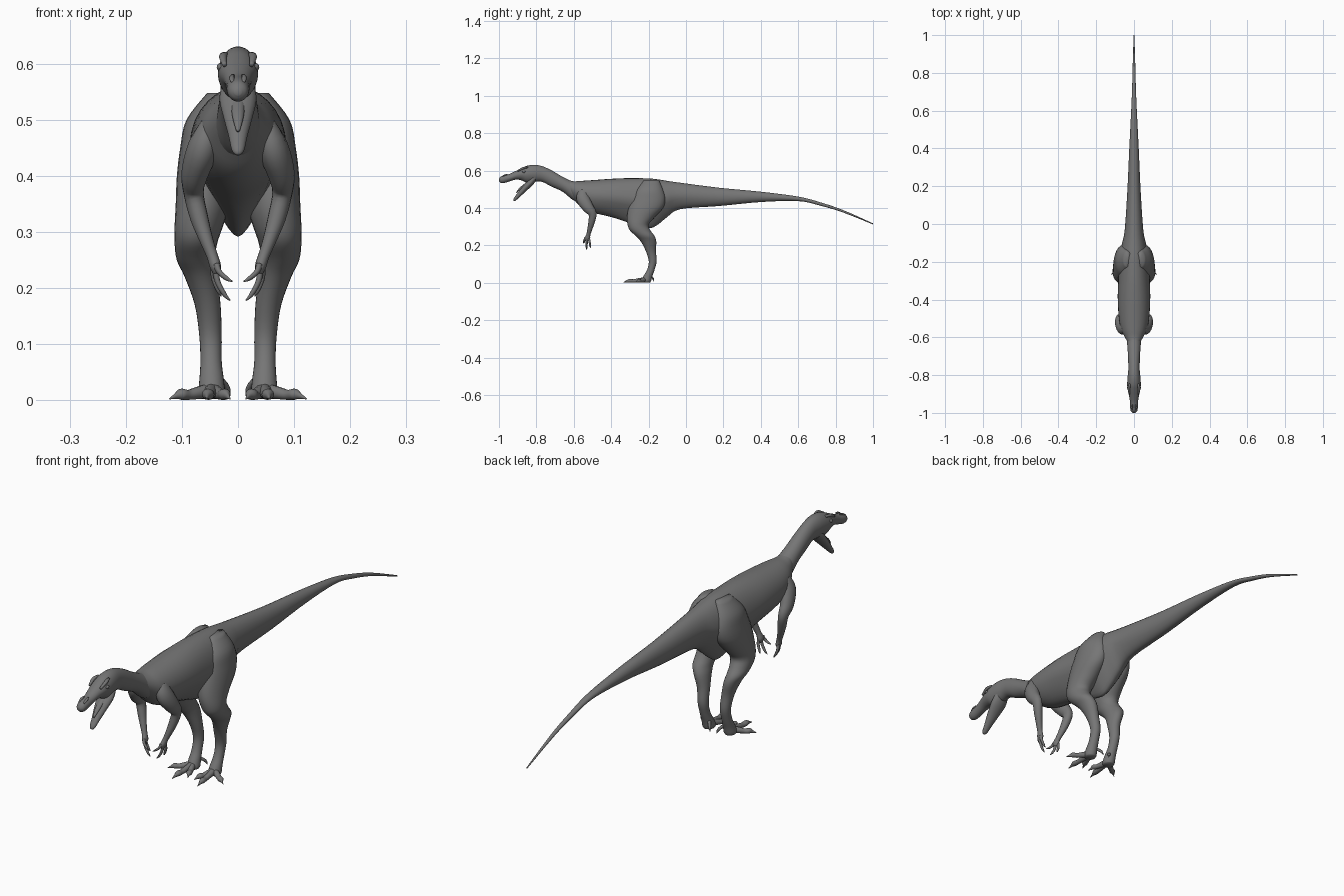
import bpy, bmesh, math
from mathutils import Vector

skin = bpy.data.materials.new("grey_skin")
skin.diffuse_color = (0.18, 0.18, 0.18, 1)

X, Y, Z = Vector((1, 0, 0)), Vector((0, 1, 0)), Vector((0, 0, 1))


def smooth_path(pts, steps):
    """Catmull-Rom interpolation of tuples of any length."""
    out = []
    for i in range(len(pts) - 1):
        p0, p1, p2 = pts[max(i - 1, 0)], pts[i], pts[i + 1]
        p3 = pts[min(i + 2, len(pts) - 1)]
        for k in range(steps):
            t = k / steps
            out.append([0.5 * (2 * b + (c - a) * t + (2 * a - 5 * b + 4 * c - d) * t * t
                               + (3 * b - a - 3 * c + d) * t ** 3)
                        for a, b, c, d in zip(p0, p1, p2, p3)])
    out.append(list(pts[-1]))
    return out


def skin_rings(name, rings):
    """Join closed rings of points into one capped, smooth-shaded skin."""
    bm = bmesh.new()
    loops = [[bm.verts.new(p) for p in ring] for ring in rings]
    n = len(loops[0])
    for a, b in zip(loops, loops[1:]):
        for i in range(n):
            j = (i + 1) % n
            bm.faces.new((a[i], a[j], b[j], b[i]))
    for end in (loops[0], loops[-1]):
        mid = bm.verts.new(sum((v.co for v in end), Vector()) / n)
        for i in range(n):
            bm.faces.new((end[i], end[(i + 1) % n], mid))
    bmesh.ops.recalc_face_normals(bm, faces=bm.faces)
    mesh = bpy.data.meshes.new(name)
    bm.to_mesh(mesh)
    bm.free()
    mesh.materials.append(skin)
    for f in mesh.polygons:
        f.use_smooth = True
    obj = bpy.data.objects.new(name, mesh)
    bpy.context.collection.objects.link(obj)
    return obj


def trunk(name, sections, n=28, steps=4):
    """Sections are (y, top, bottom, half width, belly taper)."""
    rings = []
    for y, top, bot, w, k in smooth_path(sections, steps):
        mid, h = (top + bot) / 2, (top - bot) / 2
        ring = []
        for i in range(n):
            a = 2 * math.pi * i / n
            c, s = math.cos(a), math.sin(a)
            ring.append(Vector((max(w, .001) * c * (1 + k * min(s, 0)), y, mid + h * s)))
        rings.append(ring)
    return skin_rings(name, rings)


def tube(name, pts, side=1, level=False, n=16, steps=4):
    """Points are (x, y, z, radius a, radius b); level keeps the rings horizontal."""
    path = smooth_path(pts, steps)
    cs = [Vector((side * p[0], p[1], p[2])) for p in path]
    rings = []
    for i, p in enumerate(path):
        t = (cs[min(i + 1, len(cs) - 1)] - cs[max(i - 1, 0)]).normalized()
        u = X if level else (X - t * X.dot(t)).normalized()
        v = Y if level else t.cross(u)
        ra, rb = max(p[3], .0008), max(p[4], .0008)
        rings.append([cs[i] + u * ra * math.cos(2 * math.pi * k / n)
                      + v * rb * math.sin(2 * math.pi * k / n) for k in range(n)])
    return skin_rings(name, rings)


# Torso and tail
trunk("torso_and_tail", [
    (-.64, .550, .490, .025, 0), (-.60, .543, .445, .048, .1), (-.56, .545, .405, .068, .1),
    (-.50, .549, .376, .080, .15), (-.40, .556, .352, .086, .3), (-.30, .560, .320, .084, .5),
    (-.20, .558, .292, .080, .6), (-.15, .553, .312, .074, .5), (-.10, .545, .352, .063, .4),
    (-.03, .535, .394, .049, .2), (.18, .508, .411, .035, 0), (.40, .487, .432, .025, 0),
    (.60, .461, .437, .015, 0), (.72, .430, .412, .010, 0), (.84, .389, .376, .007, 0),
    (1.0, .318, .312, .002, 0)])

# Neck, skull and upper jaw
trunk("neck_and_head", [
    (-.54, .540, .420, .045, 0), (-.60, .541, .440, .040, 0), (-.66, .567, .487, .034, 0),
    (-.72, .602, .515, .031, 0), (-.77, .624, .540, .030, 0), (-.81, .631, .540, .034, 0),
    (-.85, .626, .535, .036, .1), (-.88, .613, .548, .033, .1), (-.91, .598, .552, .026, 0),
    (-.945, .582, .542, .021, 0), (-.975, .575, .533, .020, 0), (-.992, .567, .535, .016, 0),
    (-1.0, .555, .544, .006, 0)])

# Lower jaw, hanging open, with a tongue
tube("lower_jaw", [
    (0, -.805, .572, .027, .018), (0, -.830, .538, .033, .018), (0, -.862, .505, .026, .016),
    (0, -.892, .472, .017, .012), (0, -.915, .446, .011, .008), (0, -.920, .438, .004, .003)])
tube("tongue", [
    (0, -.845, .535, .013, .008), (0, -.885, .505, .010, .006), (0, -.908, .480, .003, .002)], n=10)

for s, tag in ((1, "left"), (-1, "right")):
    # Brow ridge, eye and nostril bumps
    tube(tag + "_brow", [
        (.022, -.845, .617, .005, .004), (.027, -.870, .613, .007, .006),
        (.024, -.900, .598, .004, .004)], s, n=10)
    tube(tag + "_eye", [
        (.032, -.858, .594, .002, .002), (.032, -.866, .594, .006, .007),
        (.030, -.875, .593, .002, .002)], s, n=10)
    tube(tag + "_nostril", [
        (.009, -.955, .580, .003, .002), (.011, -.970, .575, .005, .004),
        (.010, -.985, .568, .003, .002)], s, n=8)

    # Shoulder and arm
    tube(tag + "_arm", [
        (.045, -.545, .490, .022, .030), (.062, -.550, .450, .028, .036),
        (.077, -.525, .405, .024, .030), (.079, -.500, .370, .018, .022),
        (.069, -.505, .325, .016, .017), (.056, -.515, .285, .012, .013),
        (.046, -.522, .258, .010, .011), (.040, -.527, .238, .010, .015),
        (.038, -.530, .225, .005, .010)], s)

    # Three clawed fingers
    for i, (bx, by, bz, tx, ty, tz) in enumerate((
            (.038, -.537, .242, .010, -.550, .212),
            (.040, -.530, .235, .014, -.532, .178),
            (.043, -.520, .238, .030, -.508, .186))):
        tube(f"{tag}_finger_{i + 1}", [
            (bx, by, bz, .006, .007),
            (bx * .75 + tx * .25 + .003, by * .6 + ty * .4, bz * .6 + tz * .4, .005, .006),
            (bx * .4 + tx * .6, by * .3 + ty * .7, bz * .2 + tz * .8, .004, .005),
            (tx, ty, tz, .001, .001)], s, n=10)

    # Leg from hip to ankle
    tube(tag + "_leg", [
        (.035, -.185, .548, .020, .040), (.050, -.195, .500, .042, .072),
        (.056, -.200, .450, .047, .090), (.060, -.215, .400, .049, .092),
        (.063, -.242, .350, .048, .074), (.070, -.256, .310, .043, .056),
        (.075, -.245, .280, .038, .055), (.075, -.218, .250, .034, .050),
        (.066, -.200, .220, .029, .041), (.054, -.188, .170, .023, .027),
        (.049, -.178, .115, .020, .021), (.048, -.188, .070, .019, .020),
        (.047, -.204, .035, .022, .024), (.047, -.212, .012, .024, .026),
        (.047, -.212, .003, .020, .022)], s, level=True, n=24)

    # Three front toes with claws, and a small rear toe
    for i, (tx, ty) in enumerate(((.014, -.297), (.056, -.335), (.122, -.268))):
        bx, by = .047, -.215

        def at(f):
            return bx + (tx - bx) * f, by + (ty - by) * f
        tube(f"{tag}_toe_{i + 1}", [
            (*at(0), .018, .013, .014), (*at(.35), .013, .011, .011),
            (*at(.55), .010, .010, .009), (*at(.72), .011, .011, .010),
            (*at(.84), .008, .005, .006), (*at(1), .003, .001, .001)], s, n=12)
    tube(tag + "_rear_toe", [
        (.040, -.198, .040, .009, .009), (.027, -.186, .032, .006, .006),
        (.019, -.176, .022, .005, .005), (.014, -.172, .008, .001, .001)], s, n=10)
